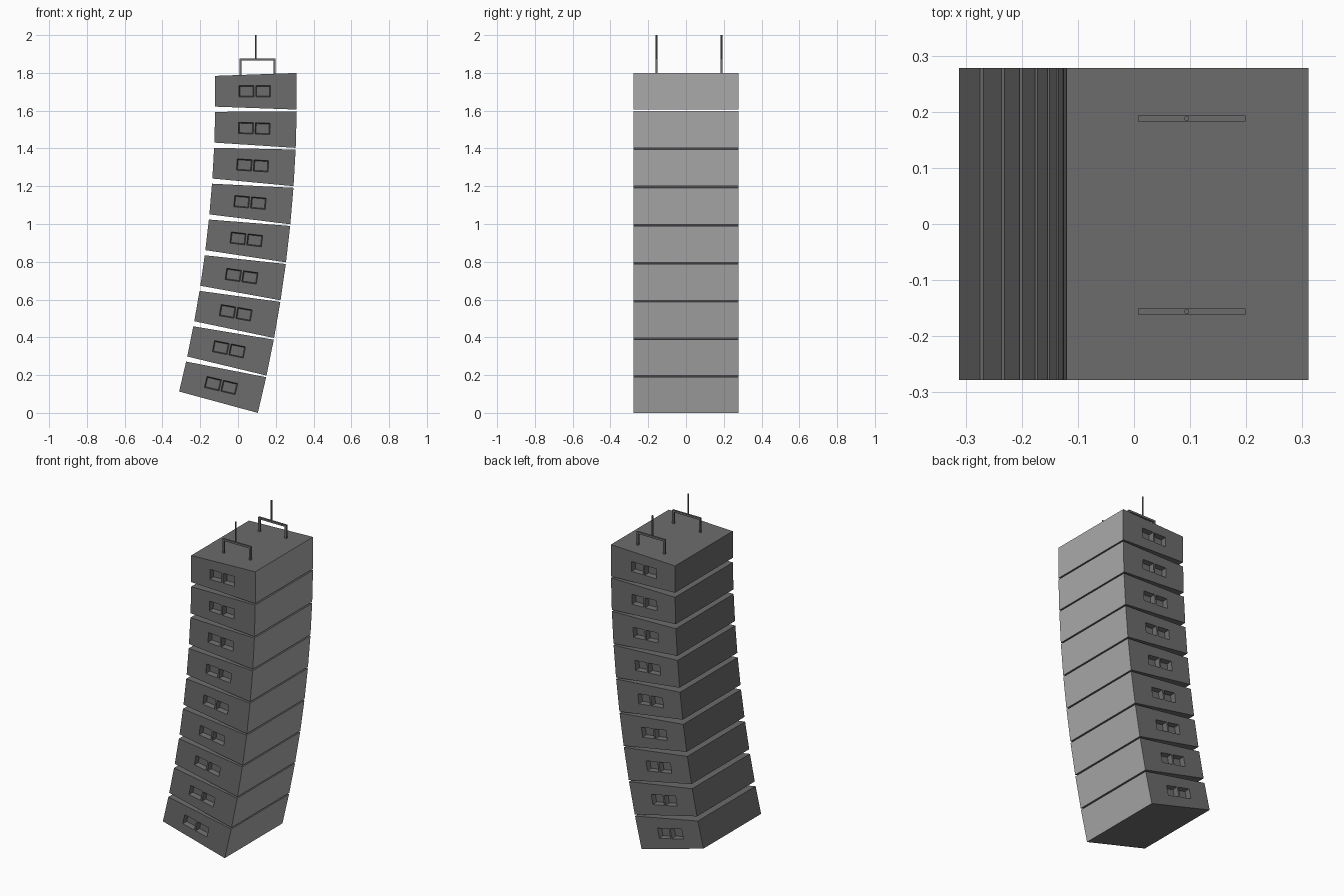
import bpy, bmesh, math
from mathutils import Vector

if "Cube" in bpy.data.objects:
    bpy.data.objects.remove(bpy.data.objects["Cube"])

COUNT, STEP = 9, math.radians(1.64)
PITCH, H_FRONT, H_BACK = 0.2028, 0.194, 0.163
DEPTH, HALF_W = 0.4315, 0.278


def material(name, v):
    m = bpy.data.materials.new(name)
    m.diffuse_color = (v, v, v, 1)
    m.use_nodes = True
    m.node_tree.nodes["Principled BSDF"].inputs["Base Color"].default_value = m.diffuse_color
    return m


body_mat = material("dark_body", 0.15)
grille_mat = material("front_grille", 0.40)


def finish(bm, name, mats):
    bmesh.ops.recalc_face_normals(bm, faces=bm.faces)
    me = bpy.data.meshes.new(name)
    bm.to_mesh(me)
    bm.free()
    for m in mats:
        me.materials.append(m)
    ob = bpy.data.objects.new(name, me)
    bpy.context.collection.objects.link(ob)
    return ob


# Wedge cabinet: origin at its front top edge, with two handle pockets per side
def cabinet(name):
    bm = bmesh.new()
    cols = [0, -0.139, -0.217, -0.227, -0.306, -DEPTH]
    pocket_half = 0.03
    sides, pockets = [], []
    for y in (-HALF_W, HALF_W):
        grid = []
        for x in cols:
            half = (H_FRONT + (H_BACK - H_FRONT) * (-x / DEPTH)) / 2
            grid.append([bm.verts.new((x, y, z - H_FRONT / 2))
                         for z in (-half, -pocket_half, pocket_half, half)])
        for i in range(5):
            for j in range(3):
                f = bm.faces.new((grid[i][j], grid[i + 1][j],
                                  grid[i + 1][j + 1], grid[i][j + 1]))
                if j == 1 and i in (1, 3):
                    pockets.append(f)
        sides.append(grid)
    a, b = sides
    for j in (0, 3):
        for i in range(5):
            bm.faces.new((a[i][j], a[i + 1][j], b[i + 1][j], b[i][j]))
    for i in (0, 5):
        for j in range(3):
            f = bm.faces.new((a[i][j], a[i][j + 1], b[i][j + 1], b[i][j]))
            f.material_index = 1 if i == 0 else 0
    bmesh.ops.recalc_face_normals(bm, faces=bm.faces)
    # Tapered pockets pushed into the sides
    bmesh.ops.inset_individual(bm, faces=pockets, thickness=0.007, depth=0)
    for f in pockets:
        push = -0.03 if f.calc_center_median().y > 0 else 0.03
        bmesh.ops.translate(bm, verts=f.verts, vec=(0, push, 0))
    return finish(bm, name, (body_mat, grille_mat))


# Curved stack of cabinets hanging from the top one
heights = [PITCH * math.cos(STEP * i) for i in range(COUNT - 1)]
top_z = sum(heights) + H_FRONT * math.cos(STEP * (COUNT - 1))
hinge = Vector((0.311, 0, top_z))
for i in range(COUNT):
    ang = STEP * i
    ob = cabinet(f"cabinet_{i + 1}")
    ob.location = hinge
    ob.rotation_euler = (0, ang, 0)
    hinge = hinge - PITCH * Vector((math.sin(ang), 0, math.cos(ang)))


def add_box(bm, lo, hi):
    lo, hi = Vector(lo), Vector(hi)
    vs = bmesh.ops.create_cube(bm, size=1)["verts"]
    bmesh.ops.scale(bm, verts=vs, vec=hi - lo)
    bmesh.ops.translate(bm, verts=vs, vec=(lo + hi) / 2)


# Two rigging brackets with suspension rods
X0, X1, T, BAR = 0.007, 0.199, 0.012, 1.877
for side, y in (("front", -0.156), ("back", 0.188)):
    bm = bmesh.new()
    y0, y1 = y - 0.0055, y + 0.0055
    add_box(bm, (X0, y0, BAR - T), (X1, y1, BAR))
    for x in (X0, X1 - T):
        add_box(bm, (x, y0, 1.78), (x + T, y1, BAR - T))
    finish(bm, f"{side}_bracket", (body_mat,))
    bpy.ops.mesh.primitive_cylinder_add(vertices=12, radius=0.0045, depth=2.0 - BAR + 0.005,
                                        location=(0.094, y, (2.0 + BAR - 0.005) / 2))
    rod = bpy.context.object
    rod.name = f"{side}_rod"
    rod.data.materials.append(body_mat)
    bpy.ops.object.shade_smooth_by_angle()
